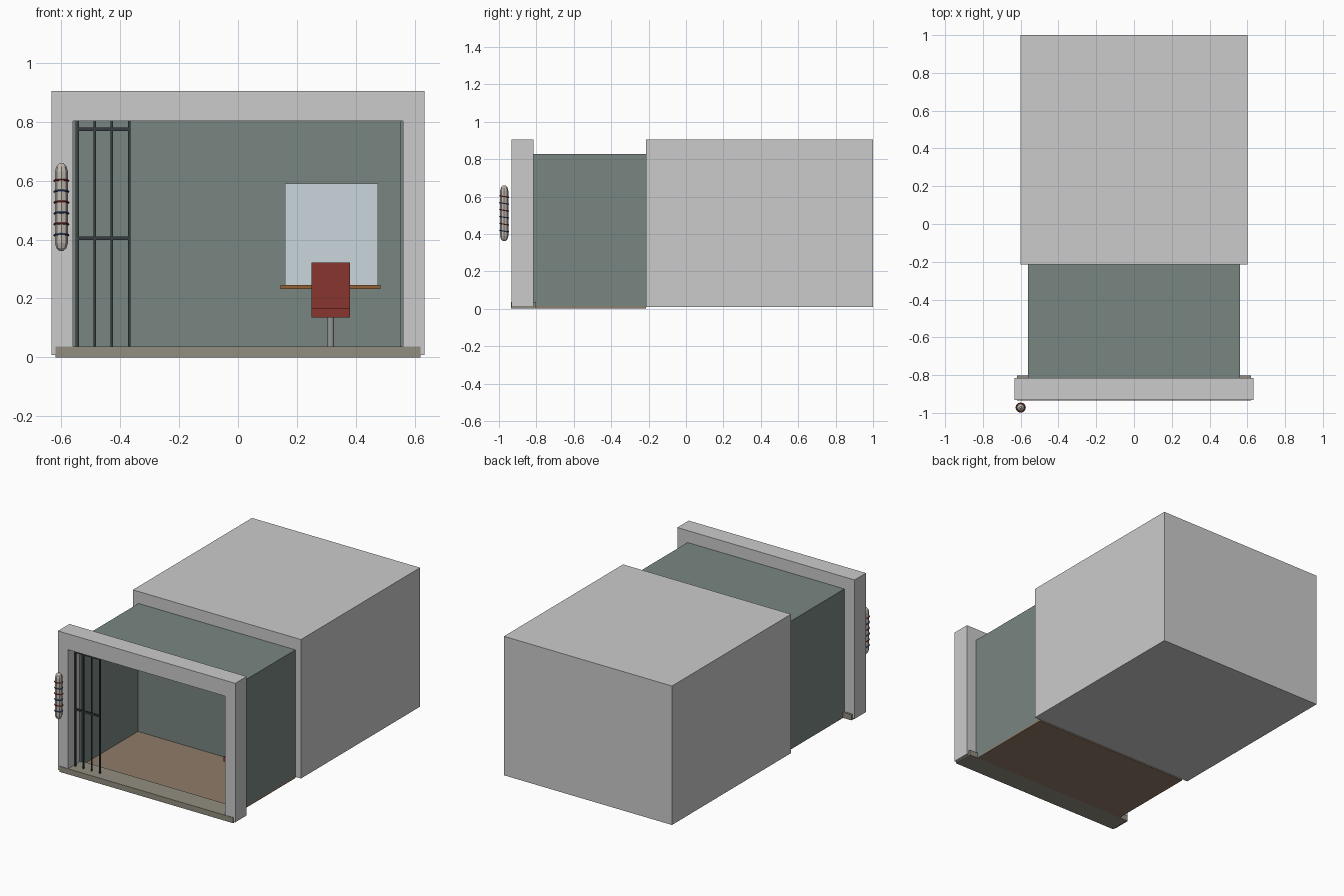
import bpy, bmesh, math
from mathutils import Matrix

if "Cube" in bpy.data.objects:
    bpy.data.objects.remove(bpy.data.objects["Cube"])


def mat(name, r, g, b):
    m = bpy.data.materials.new(name)
    m.diffuse_color = (r, g, b, 1)
    m.use_nodes = True
    m.node_tree.nodes["Principled BSDF"].inputs["Base Color"].default_value = m.diffuse_color
    return m


TEAL = mat("wall_teal", .19, .24, .22)
WOOD = mat("floor_wood", .28, .20, .14)
STONE = mat("sill_stone", .29, .27, .22)
IRON = mat("dark_iron", .035, .045, .05)
RED = mat("red", .25, .035, .026)
BLUE = mat("blue", .05, .08, .2)
GLASS = mat("mirror_glass", .6, .68, .72)
BROWN = mat("shelf_wood", .29, .12, .038)
STEEL = mat("steel", .3, .32, .32)
POLE = mat("pole_white", .55, .5, .45)


def finish(name, bm, material):
    me = bpy.data.meshes.new(name)
    bm.to_mesh(me)
    bm.free()
    ob = bpy.data.objects.new(name, me)
    bpy.context.collection.objects.link(ob)
    if material:
        me.materials.append(material)
    return ob


def box(name, x0, x1, y0, y1, z0, z1, material=None):
    bm = bmesh.new()
    m = Matrix.Translation(((x0 + x1) / 2, (y0 + y1) / 2, (z0 + z1) / 2))
    m = m @ Matrix.Diagonal((x1 - x0, y1 - y0, z1 - z0, 1))
    bmesh.ops.create_cube(bm, size=1, matrix=m)
    return finish(name, bm, material)


def lathe(name, x, y, profile, sides, material):
    """Stack of rings (radius, z) around a vertical axis, closed at both ends."""
    bm = bmesh.new()
    rings = [[bm.verts.new((x + r * math.cos(2 * math.pi * i / sides),
                            y + r * math.sin(2 * math.pi * i / sides), z))
              for i in range(sides)] for r, z in profile]
    for a, b in zip(rings, rings[1:]):
        for i in range(sides):
            j = (i + 1) % sides
            bm.faces.new((a[i], a[j], b[j], b[i]))
    bm.faces.new(rings[0][::-1])
    bm.faces.new(rings[-1])
    return finish(name, bm, material)


# Solid building behind the shop
box("rear_building", -.6, .6, -.215, 1, .008, .905)

# Shop room
box("floor", -.56, .56, -.82, -.215, 0, .012, WOOD)
for side, s in (("left", -1), ("right", 1)):
    x0, x1 = sorted((s * .55, s * .56))
    box(side + "_wall", x0, x1, -.815, -.215, .004, .828, TEAL)
box("back_wall", -.55, .55, -.235, -.215, .012, .818, TEAL)
box("ceiling", -.56, .56, -.815, -.215, .818, .828, TEAL)

# Front surround and sill
for side, s in (("left", -1), ("right", 1)):
    x0, x1 = sorted((s * .56, s * .633))
    box(side + "_pillar", x0, x1, -.932, -.815, .008, .803)
box("lintel", -.633, .633, -.932, -.815, .803, .905)
box("sill", -.62, .62, -.935, -.802, 0, .036, STONE)

# Folded gate
for i in range(4):
    x = -.545 + i * .0583
    box(f"gate_bar_{i + 1}", x - .004, x + .004, -.884, -.876, .036, .803, IRON)
for name, z in (("lower", .405), ("upper", .775)):
    box(f"gate_rail_{name}", -.549, -.366, -.885, -.875, z - .006, z + .006, IRON)

# Mirror and shelf on the back wall
box("mirror", .16, .475, -.243, -.235, .245, .59, GLASS)
box("shelf", .145, .485, -.295, -.235, .232, .246, BROWN)

# Chair
box("chair_seat", .25, .38, -.505, -.375, .135, .167, RED)
box("chair_back", .25, .38, -.398, -.372, .167, .323, RED)
lathe("chair_post", .315, -.44, [(.011, .012), (.011, .135)], 12, STEEL)

# Striped pole
PX, PY = -.6, -.972
lathe("pole", PX, PY, [(.006, .361), (.017, .371), (.022, .388), (.022, .632),
                       (.017, .649), (.006, .66)], 8, POLE)
for i in range(6):
    bpy.ops.mesh.primitive_torus_add(
        location=(PX, PY, .415 + i * .037), rotation=(-.15, 0, 0),
        major_radius=.0238, minor_radius=.0035, major_segments=12, minor_segments=6)
    ring = bpy.context.object
    ring.name = f"pole_stripe_{i + 1}"
    ring.data.materials.append(RED if i % 2 else BLUE)
